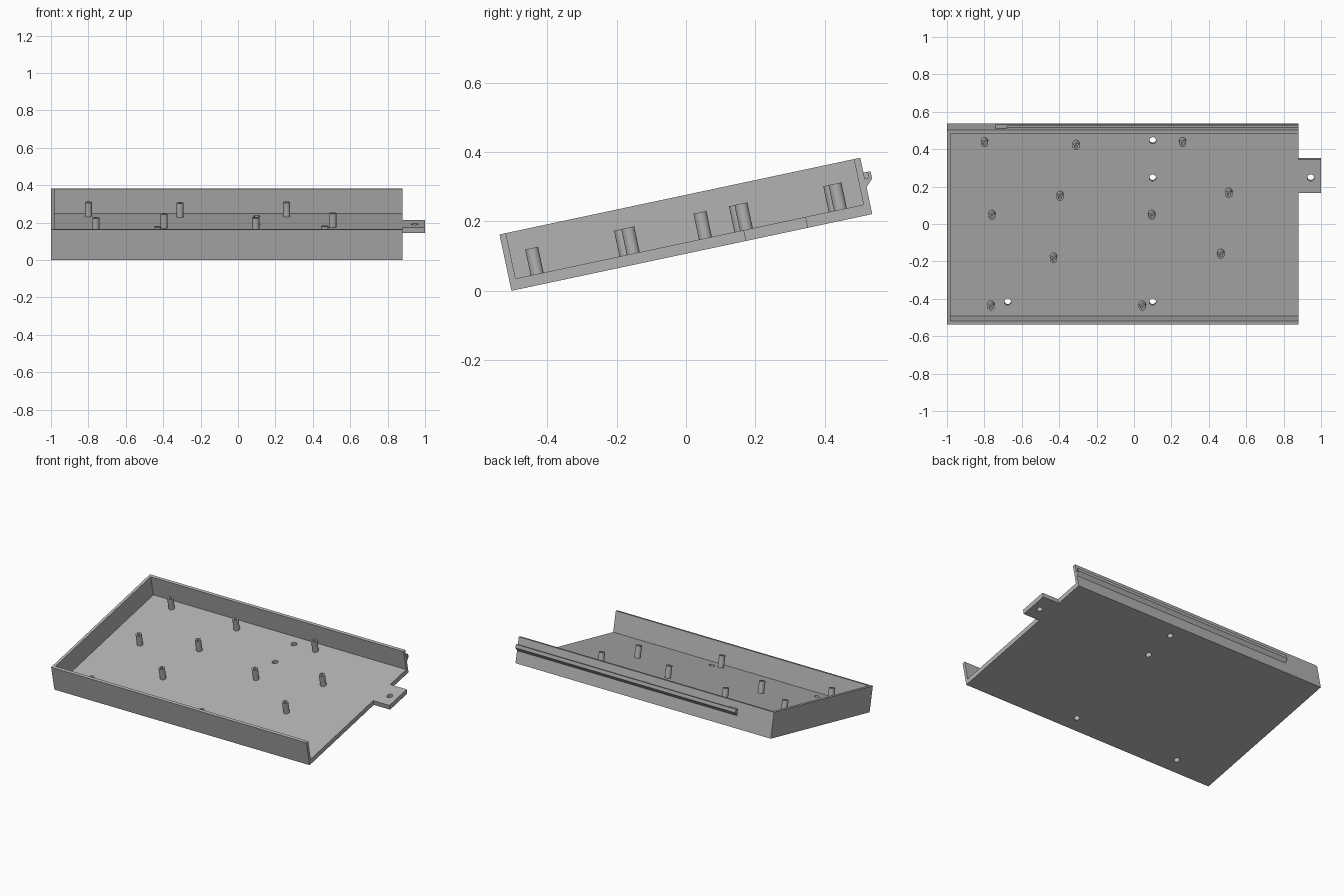
import bpy, bmesh, math
from mathutils import Matrix

cube = bpy.data.objects.get("Cube")
if cube:
    bpy.data.objects.remove(cube, do_unlink=True)

grey = bpy.data.materials.new("plain_grey")
grey.use_nodes = True
colour = (0.45, 0.45, 0.45, 1)
grey.diffuse_color = colour
grey.node_tree.nodes["Principled BSDF"].inputs["Base Color"].default_value = colour

# Everything is built flat, then tilted about the front bottom edge
TILT = Matrix.Translation((0, -0.503, 0)) @ Matrix.Rotation(math.radians(12), 4, "X")
DEPTH, HEIGHT, FLOOR, WALL = 1.063, 0.166, 0.032, 0.019
LEFT, RIGHT = -1.0, 0.88


def flat_y(y, z):
    """Depth along the tilted floor for a point at world y and height z above it."""
    a = math.radians(12)
    return (y + 0.503 + z * math.sin(a)) / math.cos(a)


def make(name, bm):
    bmesh.ops.recalc_face_normals(bm, faces=bm.faces)
    mesh = bpy.data.meshes.new(name)
    bm.to_mesh(mesh)
    bm.free()
    mesh.materials.append(grey)
    ob = bpy.data.objects.new(name, mesh)
    bpy.context.collection.objects.link(ob)
    ob.matrix_world = TILT
    return ob


def extrude_x(name, profile, x0, x1):
    bm = bmesh.new()
    face = bm.faces.new([bm.verts.new((x0, y, z)) for y, z in profile])
    new = bmesh.ops.extrude_face_region(bm, geom=[face])["geom"]
    verts = [v for v in new if isinstance(v, bmesh.types.BMVert)]
    bmesh.ops.translate(bm, verts=verts, vec=(x1 - x0, 0, 0))
    return make(name, bm)


def box(name, x0, x1, y0, y1, z0, z1):
    return extrude_x(name, [(y0, z0), (y1, z0), (y1, z1), (y0, z1)], x0, x1)


def drill(name, x, y):
    bm = bmesh.new()
    bmesh.ops.create_cone(bm, cap_ends=True, segments=32, radius1=0.018, radius2=0.018,
                          depth=0.2, matrix=Matrix.Translation((x, flat_y(y, FLOOR / 2), 0)))
    return make(name, bm)


def cut(ob, cutters):
    for c in cutters:
        mod = ob.modifiers.new("cut", "BOOLEAN")
        mod.operation, mod.solver, mod.object = "DIFFERENCE", "EXACT", c
    bpy.context.view_layer.update()
    mesh = bpy.data.meshes.new_from_object(ob.evaluated_get(bpy.context.evaluated_depsgraph_get()))
    ob.modifiers.clear()
    ob.data = mesh
    for c in cutters:
        bpy.data.objects.remove(c, do_unlink=True)


def smooth(ob):
    bpy.ops.object.select_all(action="DESELECT")
    ob.select_set(True)
    bpy.context.view_layer.objects.active = ob
    bpy.ops.object.shade_smooth_by_angle(angle=math.radians(30))


# Tray: floor with three walls, open on the +x side, with drain holes
tray = box("tray", LEFT, RIGHT, 0, DEPTH, 0, HEIGHT)
holes = [(0.1, 0.45), (0.1, 0.25), (-0.675, -0.413), (0.1, -0.413)]
cut(tray, [box("hollow", LEFT + WALL, RIGHT + 0.1, WALL, DEPTH - WALL, FLOOR, 0.3)]
    + [drill("drill", x, y) for x, y in holes])
smooth(tray)

# Mounting tab on the open side
tab = box("mounting_tab", RIGHT, 1.0, 0.69, 0.874, 0, FLOOR)
cut(tab, [drill("tab_drill", 0.945, 0.25)])
smooth(tab)

# Rail along the back wall: sloped underside, grooved top, solid end stop
out, low, top = DEPTH + 0.021, 0.079, 0.122
extrude_x("back_rail", [(DEPTH, low), (out, low + 0.021), (out, top), (out - 0.009, top),
                        (out - 0.009, top - 0.018), (DEPTH, top - 0.018)], -0.68, RIGHT)
extrude_x("rail_end_stop", [(DEPTH, low), (out, low + 0.021), (out, top), (DEPTH, top)],
          -0.74, -0.68)

# Standoff posts with pilot holes
POST = 0.076
spots = [(-0.8, 0.437), (-0.31, 0.422), (0.26, 0.437), (-0.395, 0.15), (0.507, 0.166),
         (-0.76, 0.048), (0.095, 0.048), (-0.43, -0.181), (0.464, -0.16),
         (-0.765, -0.437), (0.044, -0.437)]
for i, (px, py) in enumerate(spots):
    bm = bmesh.new()
    y = flat_y(py, FLOOR + POST / 2)
    rings = []
    for r, z in [(0.019, FLOOR), (0.019, FLOOR + POST), (0.009, FLOOR + POST), (0.009, FLOOR + 0.01)]:
        angles = [math.tau * k / 32 for k in range(32)]
        rings.append([bm.verts.new((px + r * math.cos(t), y + r * math.sin(t), z)) for t in angles])
    for a, b in zip(rings, rings[1:]):
        for k in range(32):
            n = (k + 1) % 32
            bm.faces.new((a[k], a[n], b[n], b[k]))
    bm.faces.new(rings[0])
    bm.faces.new(rings[-1])
    smooth(make(f"standoff_post_{i + 1}", bm))
